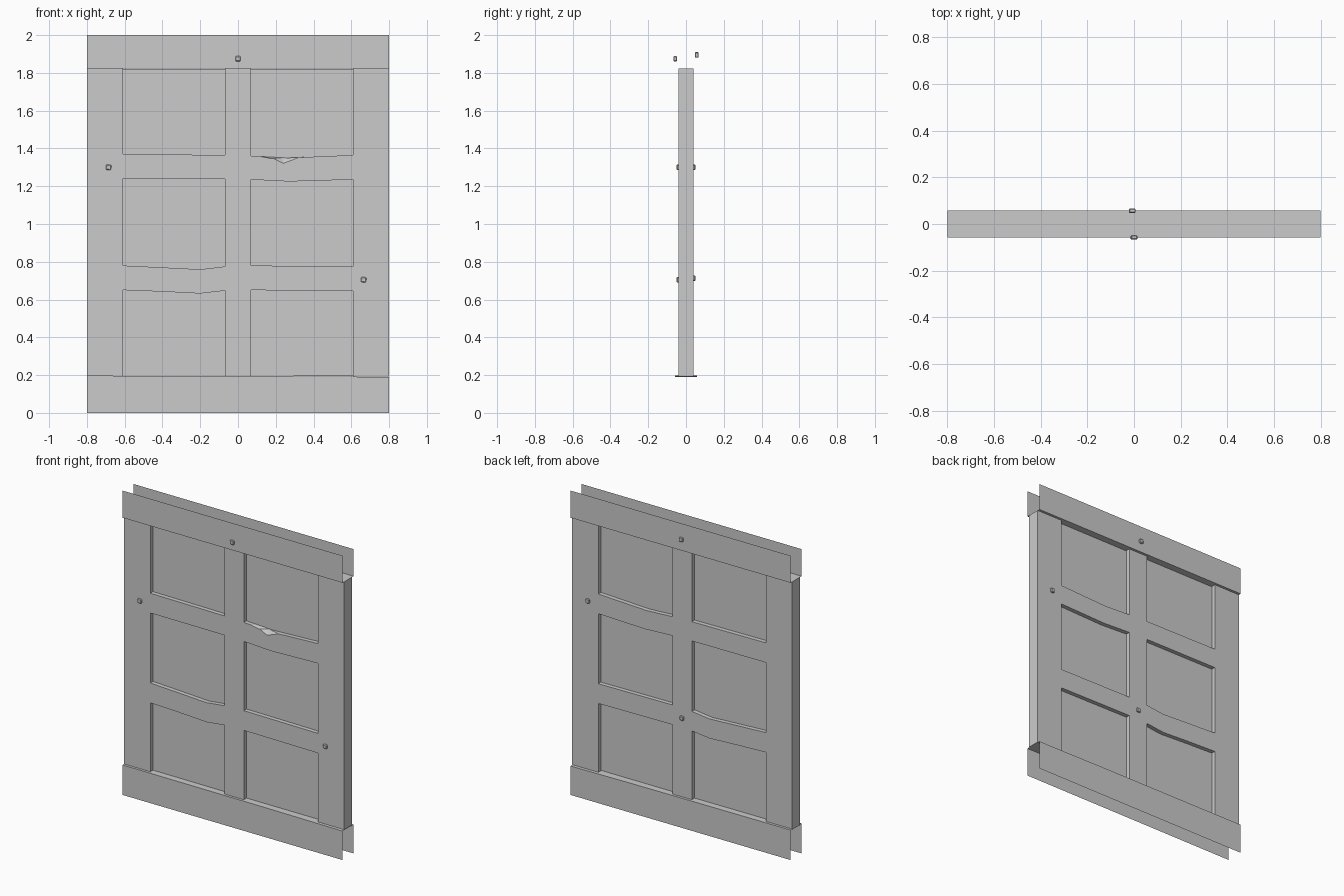
import bpy, bmesh
from mathutils import Matrix

old = bpy.data.objects.get("Cube")
if old:
    bpy.data.objects.remove(old, do_unlink=True)

GREY = (0.6, 0.6, 0.6, 1)
mat = bpy.data.materials.new("plain grey")
mat.use_nodes = True
mat.diffuse_color = GREY
bsdf = mat.node_tree.nodes["Principled BSDF"]
bsdf.inputs["Base Color"].default_value = GREY
bsdf.inputs["Roughness"].default_value = 0.8

HALF = 0.8        # half width
DEPTH = 0.04      # half depth of the frame
RAIL = 0.057      # half depth of the rails
LOW, HIGH = 0.193, 1.822


def finish(name, bm):
    mesh = bpy.data.meshes.new(name)
    bm.to_mesh(mesh)
    bm.free()
    mesh.materials.append(mat)
    obj = bpy.data.objects.new(name, mesh)
    bpy.context.collection.objects.link(obj)
    return obj


def box(name, lo, hi):
    bm = bmesh.new()
    bmesh.ops.create_cube(bm, size=1)
    for v in bm.verts:
        v.co = [h if c > 0 else l for c, l, h in zip(v.co, lo, hi)]
    return finish(name, bm)


def prism(name, front, back, y0, y1):
    """Solid between two (x, z) outlines with equal point counts."""
    bm = bmesh.new()
    a = [bm.verts.new((x, y0, z)) for x, z in front]
    b = [bm.verts.new((x, y1, z)) for x, z in back]
    bm.faces.new(a)
    bm.faces.new(b[::-1])
    n = len(a)
    for i in range(n):
        j = (i + 1) % n
        bm.faces.new((a[j], a[i], b[i], b[j]))
    bmesh.ops.recalc_face_normals(bm, faces=bm.faces)
    bmesh.ops.triangulate(bm, faces=[f for f in bm.faces if len(f.verts) == 4])
    return finish(name, bm)


def cut(target, cutter):
    mod = target.modifiers.new("cut", 'BOOLEAN')
    mod.operation = 'DIFFERENCE'
    mod.solver = 'EXACT'
    mod.object = cutter
    bpy.context.view_layer.objects.active = target
    bpy.ops.object.modifier_apply(modifier=mod.name)
    bpy.data.objects.remove(cutter, do_unlink=True)


# Frame: one slab with six openings, whose crossbar edges sag
frame = box("frame", (-HALF, -DEPTH, LOW), (HALF, DEPTH, HIGH))
L, R, C = -0.61, 0.61, 0.07
BASE, TOP = LOW - 0.05, HIGH + 0.05
openings = [   # lower edge and upper edge, each left to right
    ([(L, 1.37), (-C, 1.365)], [(L, TOP), (-C, TOP)]),
    ([(C, 1.36), (0.26, 1.35), (R, 1.365)], [(C, TOP), (R, TOP)]),
    ([(L, 0.78), (-0.4, 0.77), (-0.2, 0.76), (-C, 0.775)],
     [(L, 1.24), (-C, 1.238)]),
    ([(C, 0.78), (R, 0.775)], [(C, 1.235), (0.27, 1.225), (R, 1.235)]),
    ([(L, BASE), (-C, BASE)],
     [(L, 0.65), (-0.4, 0.642), (-0.2, 0.632), (-C, 0.647)]),
    ([(C, BASE), (R, BASE)], [(C, 0.65), (R, 0.645)]),
]
for lower, upper in openings:
    outline = lower + upper[::-1]
    cut(frame, prism("opening", outline, outline, -0.1, 0.1))

# Chip broken out of the front of the upper crossbar
chip_front = [(0.1, 1.42), (0.1, 1.358), (0.17, 1.345), (0.24, 1.31),
              (0.35, 1.352), (0.4, 1.42)]
chip_back = [(0.1, 1.42), (0.1, 1.36), (0.17, 1.355), (0.24, 1.352),
             (0.35, 1.356), (0.4, 1.42)]
cut(frame, prism("chip", chip_front, chip_back, -0.05, -0.012))

# Panel behind all six openings
box("panel", (-0.63, -0.012, LOW + 0.002), (0.63, 0.012, HIGH - 0.002))


# Rails: thin open channels, front and back faces joined by a web
def rail(name, outer, stations):
    bm = bmesh.new()
    rows = []
    for x, inner in stations:
        profile = [(-RAIL, outer), (-RAIL, inner), (RAIL, inner), (RAIL, outer)]
        rows.append([bm.verts.new((x, y, z)) for y, z in profile])
    for a, b in zip(rows, rows[1:]):
        for i in range(3):
            quad = (a[i], b[i], b[i + 1], a[i + 1])
            bm.faces.new(quad if outer > stations[0][1] else quad[::-1])
    bm.normal_update()
    bmesh.ops.reverse_faces(bm, faces=[f for f in bm.faces
                                       if f.normal.y * f.calc_center_median().y < 0])
    return finish(name, bm)


rail("top_rail", 2.0, [(-HALF, HIGH), (HALF, HIGH)])
rail("bottom_rail", 0.0, [(-HALF, 0.197), (0.29, 0.194), (HALF, 0.19)])


# Nail heads: small softened blocks, slightly turned
def nail(name, x, y, z, turn):
    bm = bmesh.new()
    bmesh.ops.create_cube(bm, size=1)
    bmesh.ops.scale(bm, vec=(0.028, 0.02, 0.028), verts=bm.verts)
    bmesh.ops.bevel(bm, geom=bm.edges[:], offset=0.004, segments=1, affect='EDGES')
    bm.transform(Matrix.Translation((x, y, z)) @ Matrix.Rotation(turn, 4, 'Y'))
    finish(name, bm)


for side, label in ((-1, "front"), (1, "back")):
    upper_z = 1.875 if side < 0 else 1.895
    nail(label + "_top_nail", 0 if side < 0 else -0.007, side * RAIL, upper_z, 0.05)
    nail(label + "_side_nail", side * 0.685, side * DEPTH, 1.3, 0.1)
nail("front_lower_nail", 0.665, -DEPTH, 0.705, 0.12)
nail("back_lower_nail", 0, DEPTH, 0.713, -0.1)
